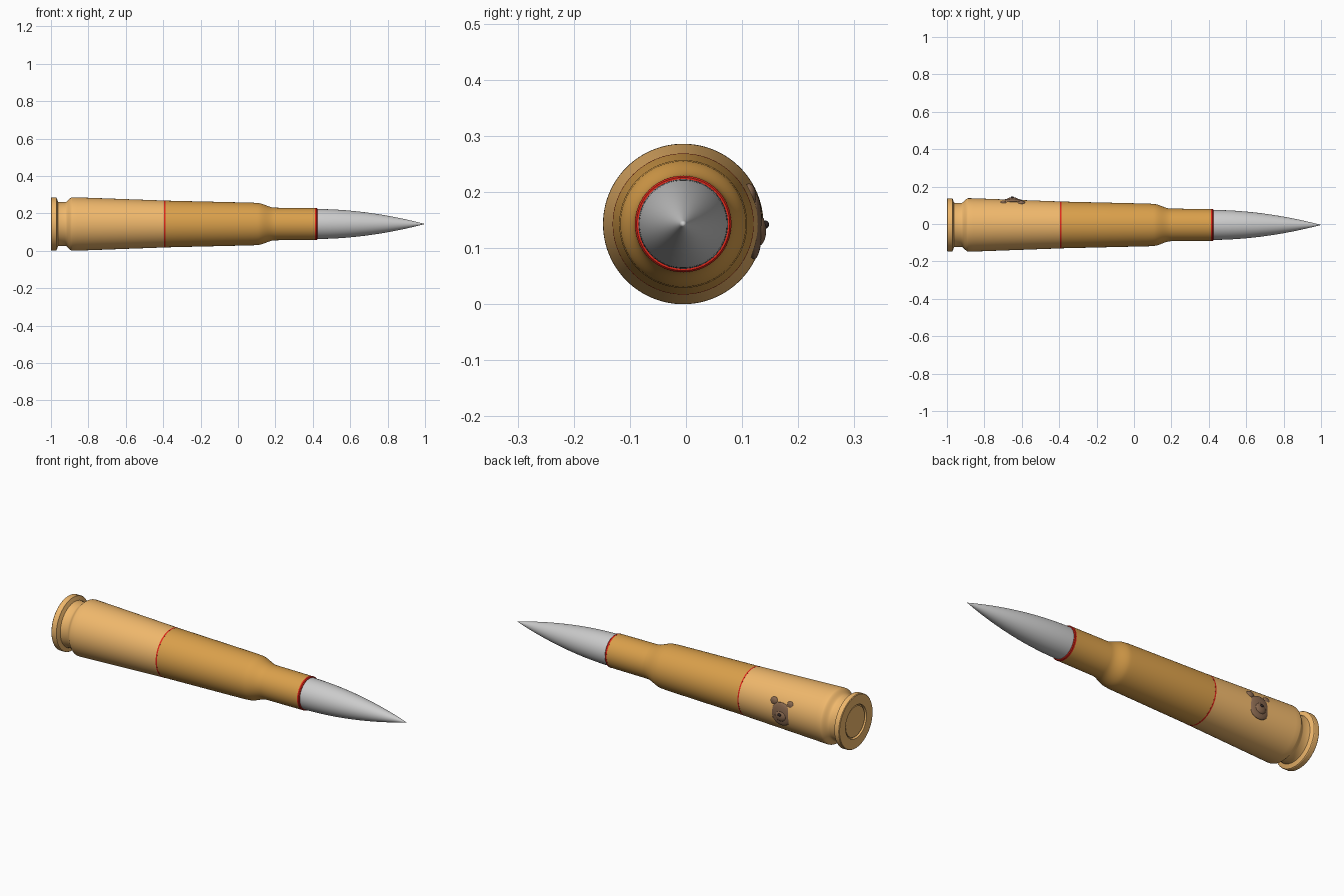
import bpy, bmesh, math
from mathutils import Matrix

if "Cube" in bpy.data.objects:
    bpy.data.objects.remove(bpy.data.objects["Cube"])

AX_Y, AX_Z = -0.005, 0.143   # long axis of the body
SEG = 96


def material(name, rgb):
    m = bpy.data.materials.new(name)
    m.diffuse_color = (*rgb, 1)
    m.use_nodes = True
    m.node_tree.nodes["Principled BSDF"].inputs["Base Color"].default_value = m.diffuse_color
    return m


light_brass = material("light_brass", (0.87, 0.48, 0.15))
dark_brass = material("dark_brass", (0.70, 0.35, 0.07))
red = material("red", (0.75, 0.02, 0.01))
brown = material("brown", (0.25, 0.14, 0.08))
dark = material("dark", (0.03, 0.02, 0.02))


def finish(name, bm, mat, angle=30):
    bmesh.ops.recalc_face_normals(bm, faces=bm.faces)
    me = bpy.data.meshes.new(name)
    bm.to_mesh(me)
    bm.free()
    ob = bpy.data.objects.new(name, me)
    bpy.context.collection.objects.link(ob)
    if mat:
        me.materials.append(mat)
    bpy.ops.object.select_all(action='DESELECT')
    ob.select_set(True)
    bpy.context.view_layer.objects.active = ob
    bpy.ops.object.shade_smooth_by_angle(angle=math.radians(angle))
    return ob


def lathe(name, profile, mat=None):
    """Spin (x, radius) points about the long axis."""
    bm = bmesh.new()
    verts = [bm.verts.new((x, AX_Y, AX_Z + r)) for x, r in profile]
    edges = [bm.edges.new(p) for p in zip(verts, verts[1:])]
    bmesh.ops.spin(bm, geom=verts + edges, cent=(0, AX_Y, AX_Z), axis=(1, 0, 0),
                   angle=math.tau, steps=SEG, use_merge=True)
    bmesh.ops.remove_doubles(bm, verts=bm.verts, dist=1e-5)
    return finish(name, bm, mat)


def ease(x0, r0, x1, r1, n=10):
    """S-shaped blend between two radii."""
    return [(x0 + (x1 - x0) * i / n,
             r0 + (r1 - r0) * (0.5 - 0.5 * math.cos(math.pi * i / n)))
            for i in range(n + 1)]


# Rear casing with recessed primer ring, rim and extraction groove
lathe("rear_casing",
      [(-0.995, 0), (-0.995, 0.080), (-0.985, 0.081), (-0.985, 0.087), (-1.0, 0.088),
       (-1.0, 0.139), (-0.997, 0.142), (-0.973, 0.142), (-0.970, 0.140),
       (-0.962, 0.119), (-0.955, 0.117)]
      + ease(-0.925, 0.117, -0.885, 0.143)
      + [(-0.86, 0.1425), (-0.395, 0.1255), (-0.395, 0)], light_brass)

# Thin red band between the casing halves
lathe("middle_band", [(-0.395, 0), (-0.395, 0.1257), (-0.388, 0.1254), (-0.388, 0)], red)

# Front casing with shoulder and neck
lathe("front_casing",
      [(-0.388, 0), (-0.388, 0.125), (0.08, 0.114)]
      + ease(0.10, 0.1125, 0.20, 0.087)
      + [(0.412, 0.0855), (0.412, 0)], dark_brass)

# Red band at the mouth
lathe("mouth_band", [(0.412, 0), (0.412, 0.086), (0.420, 0.086), (0.424, 0.083), (0.424, 0)], red)

# Pointed tip with curved sides
N = 24
lathe("pointed_tip",
      [(0.42, 0)] + [(0.42 + 0.58 * i / N, 0.080 * (1 - (i / N) ** 1.9)) for i in range(N)]
      + [(1.0, 0)])


def ball(name, loc, size, mat, tilt=0):
    bm = bmesh.new()
    bmesh.ops.create_uvsphere(bm, u_segments=32, v_segments=20, radius=1)
    mtx = (Matrix.Translation(loc) @ Matrix.Rotation(tilt, 4, 'Z')
           @ Matrix.Diagonal((*size, 1)))
    bmesh.ops.transform(bm, matrix=mtx, verts=bm.verts)
    return finish(name, bm, mat, 60)


# Small bear-head relief on the back side
BX = -0.65
ball("bear_head", (BX, 0.121, 0.140), (0.060, 0.015, 0.060), brown)
for side, label in ((-1, "left"), (1, "right")):
    ball(f"bear_ear_{label}", (BX + side * 0.048, 0.112, 0.193), (0.022, 0.013, 0.022), brown)
ball("bear_muzzle", (BX, 0.129, 0.132), (0.032, 0.014, 0.028), brown)
ball("bear_nose", (BX, 0.142, 0.142), (0.009, 0.006, 0.007), dark)
